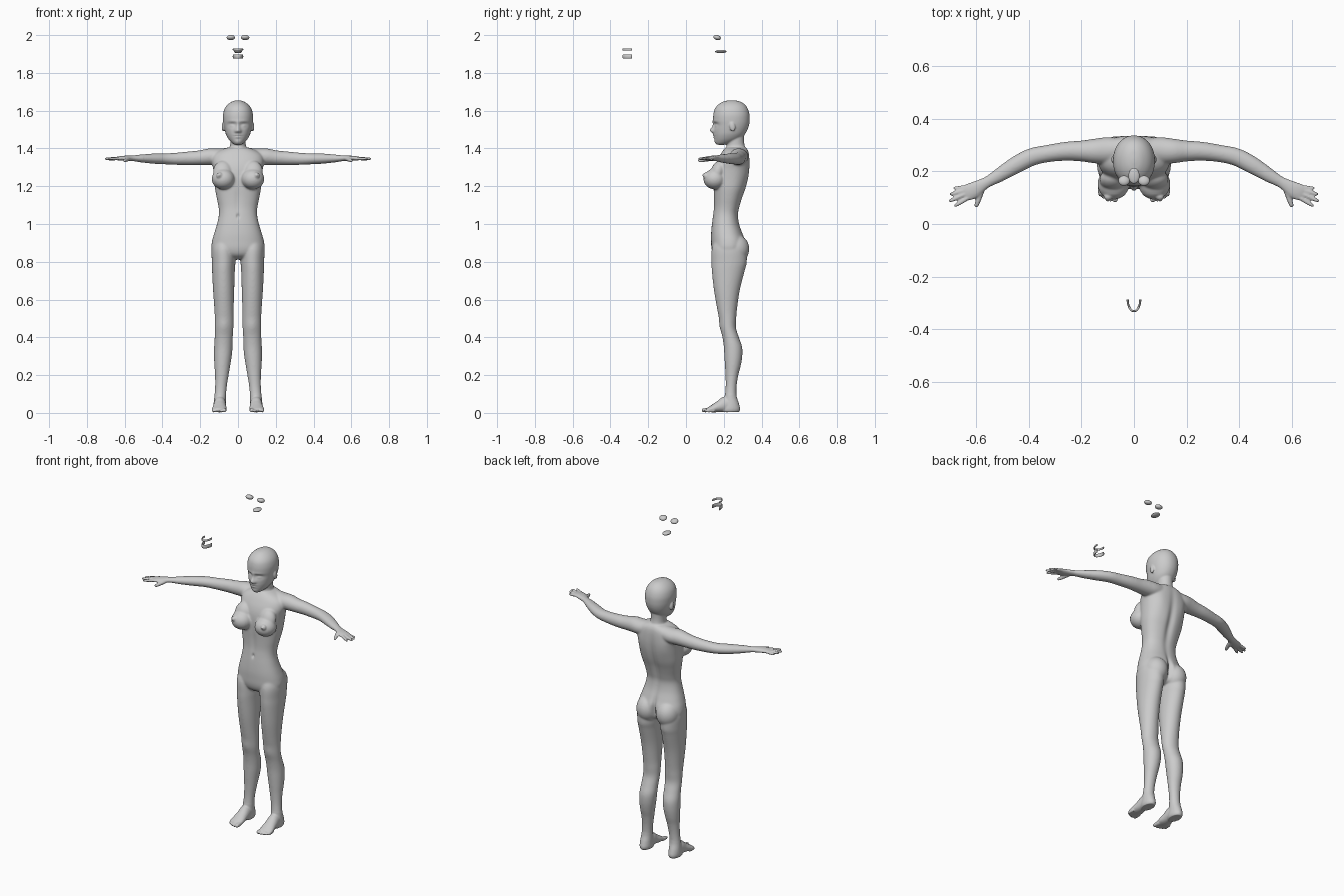
import bpy, bmesh, math
from mathutils import Vector, Matrix

def spline(keys, sub):
    # Catmull-Rom interpolation of parameter tuples
    out = []
    for i in range(len(keys) - 1):
        a, b, c, d = (keys[max(0, min(len(keys) - 1, i + k))] for k in (-1, 0, 1, 2))
        for j in range(sub):
            t = j / sub
            out.append(tuple(0.5 * (2*q + (r-p)*t + (2*p-5*q+4*r-s)*t*t + (3*q-p-3*r+s)*t**3)
                             for p, q, r, s in zip(a, b, c, d)))
    return out + [keys[-1]]

def skin(bm, frames, segs, power=2.0):
    # closed tube through (centre, U, V) superellipse sections
    rings = []
    for c, U, V in frames:
        ring = []
        for i in range(segs):
            a = 2 * math.pi * i / segs
            ca, sa = math.cos(a), math.sin(a)
            ring.append(bm.verts.new(c + U * math.copysign(abs(ca) ** (2/power), ca)
                                       + V * math.copysign(abs(sa) ** (2/power), sa)))
        rings.append(ring)
    for r, q in zip(rings, rings[1:]):
        for i in range(segs):
            j = (i + 1) % segs
            bm.faces.new((r[i], r[j], q[j], q[i]))
    bm.faces.new(rings[0])
    bm.faces.new(rings[-1])

def column(bm, keys, s=1, sub=5, segs=48, power=2.0):
    # upright part, keys: z, centre x, half width, front y, back y
    skin(bm, [(Vector((s*cx, (f+b)/2, z)), Vector((w, 0, 0)), Vector((0, (b-f)/2, 0)))
              for z, cx, w, f, b in spline(keys, sub)], segs, power)

def limb(bm, keys, s=1, sub=5, segs=24):
    # part along a path, keys: x, y, z, sideways radius, vertical radius
    k = spline(keys, sub)
    P = [Vector((s*p[0], p[1], p[2])) for p in k]
    frames = []
    for i, p in enumerate(P):
        d = P[min(i+1, len(P)-1)] - P[max(i-1, 0)]
        U = d.cross(Vector((0, 0, 1))).normalized()
        V = U.cross(d).normalized()
        frames.append((p, U * max(k[i][3], .001), V * max(k[i][4], .001)))
    skin(bm, frames, segs)

def finger(bm, a, b, r, s):
    a, b = Vector(a), Vector(b)
    limb(bm, [(*a.lerp(b, t), r*f, r*f) for t, f in
              ((0, 1), (.4, 1), (.75, .9), (.93, .7), (1, .25))], s, 3, 12)

def ball(bm, c, r, rot=0):
    m = Matrix.Translation(c) @ Matrix.Rotation(rot, 4, 'X') @ Matrix.Diagonal((*r, 1))
    bmesh.ops.create_uvsphere(bm, u_segments=32, v_segments=20, radius=1, matrix=m)

def make(name, bm):
    bmesh.ops.recalc_face_normals(bm, faces=bm.faces)
    me = bpy.data.meshes.new(name)
    bm.to_mesh(me)
    bm.free()
    me.shade_smooth()
    ob = bpy.data.objects.new(name, me)
    bpy.context.collection.objects.link(ob)
    return ob

def bake(ob):
    bpy.context.view_layer.update()
    me = bpy.data.meshes.new_from_object(ob.evaluated_get(bpy.context.evaluated_depsgraph_get()))
    ob.modifiers.clear()
    ob.data = me
    me.shade_smooth()

bm = bmesh.new()
# torso
column(bm, [(.812, 0, .02, .19, .26), (.822, 0, .07, .165, .285), (.84, 0, .122, .145, .305),
            (.87, 0, .14, .135, .315), (.91, 0, .137, .133, .315), (.95, 0, .126, .133, .300),
            (1.0, 0, .111, .137, .283), (1.05, 0, .101, .143, .277), (1.09, 0, .103, .147, .285),
            (1.14, 0, .113, .147, .300), (1.19, 0, .122, .145, .318), (1.24, 0, .126, .145, .330),
            (1.29, 0, .131, .150, .336), (1.33, 0, .138, .162, .337), (1.365, 0, .13, .18, .335),
            (1.388, 0, .10, .195, .33), (1.405, 0, .055, .21, .32)], power=2.3, segs=64)
# neck
column(bm, [(1.34, 0, .085, .19, .325), (1.38, 0, .058, .205, .325), (1.41, 0, .043, .215, .313),
            (1.44, 0, .041, .217, .308), (1.49, 0, .043, .22, .31)])
# head
column(bm, [(1.419, 0, .014, .168, .20), (1.425, 0, .026, .16, .23), (1.435, 0, .038, .155, .26),
            (1.452, 0, .052, .151, .29), (1.475, 0, .064, .148, .312), (1.50, 0, .071, .147, .326),
            (1.525, 0, .076, .147, .334), (1.55, 0, .079, .144, .337), (1.58, 0, .079, .145, .336),
            (1.61, 0, .071, .153, .327), (1.633, 0, .054, .172, .311), (1.649, 0, .030, .20, .285),
            (1.655, 0, .008, .232, .252)], segs=72, power=2.1)
for s in (-1, 1):
    # breasts, buttocks, ears
    ball(bm, (s*.078, .153, 1.238), (.061, .060, .055))
    ball(bm, (s*.08, .168, 1.275), (.052, .038, .062), -.3)
    ball(bm, (s*.098, .104, 1.256), (.017, .014, .017))
    ball(bm, (s*.100, .094, 1.258), (.007, .009, .007))
    ball(bm, (s*.066, .262, .868), (.066, .073, .078))
    ball(bm, (s*.079, .246, 1.514), (.007, .015, .025), .2)
    # leg
    column(bm, [(.93, .07, .05, .16, .27), (.87, .076, .0625, .137, .315), (.80, .076, .0625, .135, .322),
                (.75, .077, .060, .137, .310), (.65, .076, .056, .148, .285), (.55, .074, .051, .165, .270),
                (.50, .073, .050, .175, .266), (.45, .0735, .049, .183, .265), (.40, .0755, .048, .193, .280),
                (.35, .0775, .049, .200, .297), (.30, .080, .047, .203, .298), (.25, .083, .042, .206, .290),
                (.20, .0855, .036, .209, .277), (.14, .090, .031, .210, .268), (.09, .094, .031, .205, .268),
                (.05, .096, .033, .197, .280), (.02, .096, .034, .185, .287), (.004, .096, .029, .19, .281)], s)
    # foot and toes
    limb(bm, [(.096, .26, .035, .030, .032), (.096, .215, .045, .032, .043), (.097, .18, .035, .034, .032),
              (.098, .15, .025, .038, .023), (.100, .125, .018, .039, .015), (.101, .108, .014, .034, .009)], s)
    for x0, x1, y, r in ((.073, .071, .083, .012), (.09, .089, .085, .008), (.104, .104, .089, .0075),
                         (.117, .118, .096, .007), (.129, .131, .106, .007)):
        finger(bm, (x0, y + .045, r + .004), (x1, y, r + .001), r, s)
    # arm and palm
    limb(bm, [(.03, .285, 1.365, .04, .04), (.10, .28, 1.357, .05, .043), (.15, .278, 1.356, .047, .044),
              (.20, .278, 1.351, .040, .039), (.26, .277, 1.348, .036, .036), (.33, .268, 1.345, .033, .032),
              (.39, .255, 1.345, .034, .029), (.45, .225, 1.346, .033, .027), (.51, .188, 1.347, .027, .021),
              (.555, .162, 1.348, .021, .015), (.58, .148, 1.348, .024, .014), (.61, .130, 1.348, .031, .013),
              (.636, .119, 1.347, .031, .010), (.648, .114, 1.346, .024, .006)], s)
    # fingers and thumb
    for a, b, r in (((.633, .142, 1.346), (.689, .136, 1.341), .0075),
                    ((.64, .130, 1.347), (.703, .112, 1.344), .0083),
                    ((.638, .116, 1.347), (.706, .086, 1.345), .0086),
                    ((.628, .102, 1.347), (.686, .067, 1.345), .0083),
                    ((.578, .132, 1.344), (.603, .064, 1.334), .0105)):
        finger(bm, a, b, r, s)
body = make("body", bm)

# fuse the parts into one skin
m = body.modifiers.new("fuse", 'REMESH')
m.mode, m.voxel_size, m.use_smooth_shade = 'VOXEL', .0043, True
m = body.modifiers.new("relax", 'SMOOTH')
m.factor, m.iterations = .5, 3
bake(body)

# extra blending on the trunk and legs, keeping hands, feet and face crisp
group = body.vertex_groups.new(name="blend")
group.add([v.index for v in body.data.vertices
           if abs(v.co.x) < .5 and .1 < v.co.z < 1.42
           and not (v.co.y < .115 and 1.2 < v.co.z < 1.3)], 1, 'REPLACE')
m = body.modifiers.new("blend", 'SMOOTH')
m.factor, m.iterations, m.vertex_group = .5, 14, "blend"
bake(body)

# sculpted detail: x, y, z, spread x, y, z, push along y
dabs = [(0, .14, 1.495, .010, .03, .010, -.017), (0, .145, 1.518, .007, .03, .017, -.009),   # nose
        (0, .15, 1.471, .013, .03, .004, -.005), (0, .15, 1.460, .011, .03, .004, -.005),    # lips
        (0, .15, 1.4655, .016, .03, .002, .003), (0, .16, 1.434, .014, .03, .010, -.004),    # mouth, chin
        (0, .14, 1.042, .005, .03, .008, .008), (0, .145, 1.13, .012, .03, .06, .004),       # navel, midline
        (0, .32, 1.15, .015, .04, .12, -.012), (0, .325, .875, .009, .05, .05, -.022)]       # spine, cleft
for s in (-1, 1):
    dabs += [(s*.032, .15, 1.525, .016, .03, .010, .010), (s*.032, .15, 1.521, .010, .03, .006, -.006),  # eyes
             (s*.030, .15, 1.543, .018, .03, .006, -.003), (s*.011, .145, 1.491, .005, .03, .005, -.005),  # brow, nostril
             (s*.085, .335, 1.28, .03, .03, .04, .005), (s*.075, .185, .46, .02, .03, .025, -.004)]  # scapula, knee
for v in body.data.vertices:
    x, y, z = v.co
    for a, b, c, sx, sy, sz, d in dabs:
        if abs(z - c) < 3 * sz and abs(x - a) < 3 * sx:
            v.co.y += d * math.exp(-(((x-a)/sx)**2 + ((y-b)/sy)**2 + ((z-c)/sz)**2) / 2)

# loose parts kept above the figure: eyes, tongue, teeth
for s, side in ((-1, "right"), (1, "left")):
    bm = bmesh.new()
    ball(bm, (s*.038, .165, 1.987), (.022, .020, .013), -.3)
    make(side + "_eye", bm)
bm = bmesh.new()
ball(bm, (0, .184, 1.913), (.021, .030, .009))
make("tongue", bm)
for name, z, rv in (("upper_teeth", 1.924, .006), ("lower_teeth", 1.887, .011)):
    bm = bmesh.new()
    limb(bm, [(.024 * math.sin(t), -.287 - .045 * math.cos(t), z, .004, rv)
              for t in (i * math.pi / 16 for i in range(-8, 9))], 1, 2, 16)
    make(name, bm)
